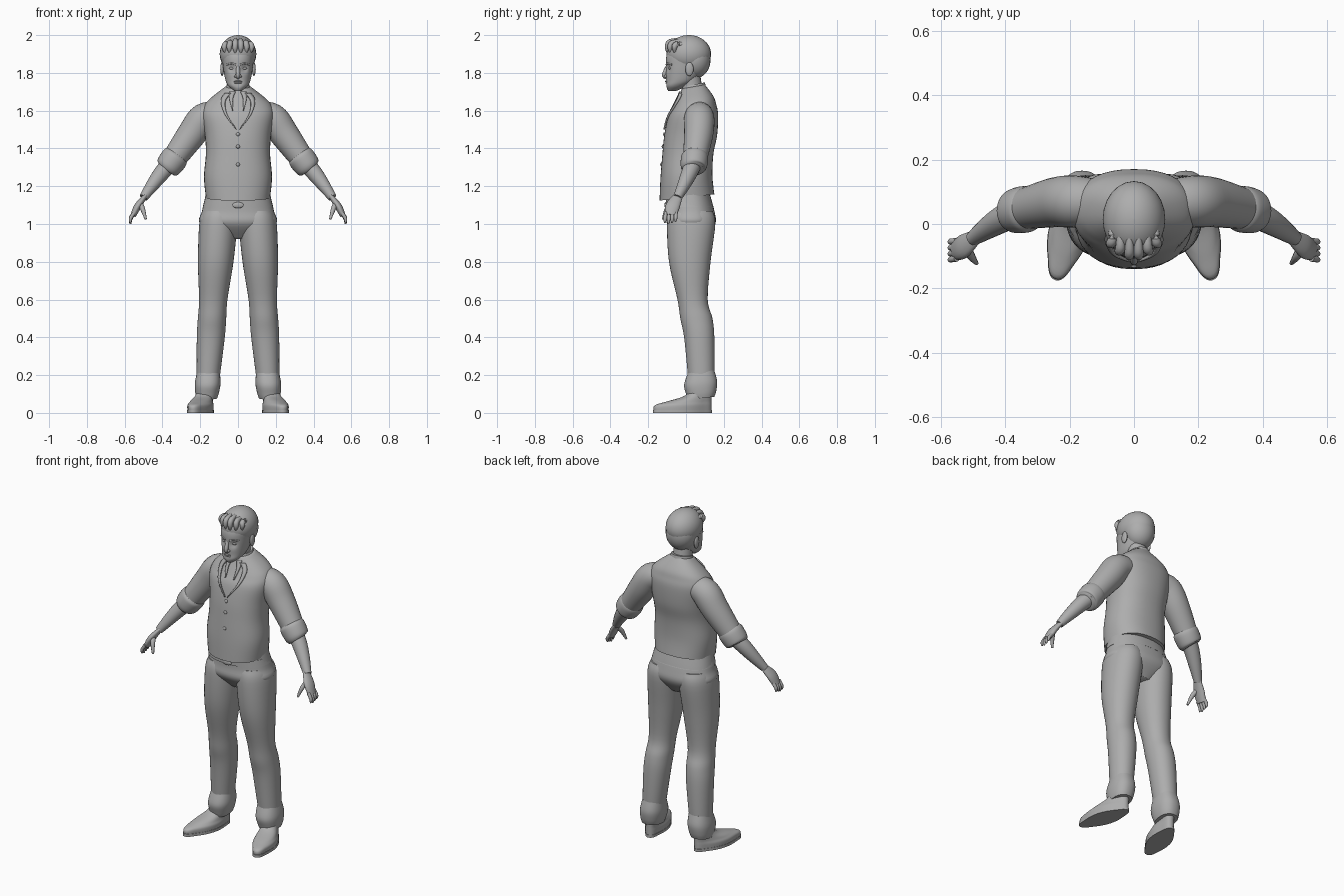
import bpy, math
from mathutils import Vector, Matrix
from mathutils.bvhtree import BVHTree

cube = bpy.data.objects.get("Cube")
if cube:
    bpy.data.objects.remove(cube)

grey = bpy.data.materials.new("plain grey")
grey.use_nodes = True
colour = (.42, .42, .42, 1)
grey.diffuse_color = colour
grey.node_tree.nodes["Principled BSDF"].inputs["Base Color"].default_value = colour
made = []


def add(name, verts, faces, mirror=False):
    """Make a mesh object, optionally repeated on the right side."""
    mesh = bpy.data.meshes.new(name)
    mesh.from_pydata(verts, [], faces)
    mesh.materials.append(grey)
    obj = bpy.data.objects.new(name, mesh)
    bpy.context.collection.objects.link(obj)
    if mirror:
        obj.modifiers.new("mirror", 'MIRROR').use_mirror_merge = False
    made.append(obj)
    return obj


def smooth_rows(rows, steps):
    """Catmull-Rom interpolation through a list of equal-length tuples."""
    result = []
    for i, (start, end) in enumerate(zip(rows, rows[1:])):
        before = rows[max(i - 1, 0)]
        after = rows[min(i + 2, len(rows) - 1)]
        for s in range(steps):
            t = s / steps
            row = []
            for p, q, r, u in zip(before, start, end, after):
                slope_in, slope_out = (r - p) / 2, (u - q) / 2
                square = 3 * (r - q) - 2 * slope_in - slope_out
                cubic = 2 * (q - r) + slope_in + slope_out
                row.append(q + t * (slope_in + t * (square + t * cubic)))
            result.append(row)
    return result + [list(rows[-1])]


def oval(count, power=2):
    """Points of a unit superellipse."""
    points = []
    for k in range(count):
        angle = math.tau * k / count
        points.append([math.copysign(abs(c) ** (2 / power), c)
                       for c in (math.cos(angle), math.sin(angle))])
    return points


def skin(name, rings, mirror):
    """Bridge a list of rings and cap both ends."""
    n = len(rings[0])
    verts = [v for ring in rings for v in ring]
    faces = [(i + k, i + (k + 1) % n, i + n + (k + 1) % n, i + n + k)
             for i in range(0, len(verts) - n, n) for k in range(n)]
    faces += [tuple(reversed(range(n))), tuple(range(len(verts) - n, len(verts)))]
    return add(name, verts, faces, mirror)


def stack(name, rows, mirror=False, count=40, power=2.3, steps=5,
          centre=lambda z: 0, tilt=lambda z: 0):
    """Loft of level slices, each (height, half width, front, back)."""
    rings = []
    for z, width, front, back in smooth_rows(rows, steps):
        middle, depth = (front + back) / 2, (back - front) / 2
        ring = []
        for c, s in oval(count, power):
            y = middle + depth * s
            ring.append((centre(z) + width * c, y, z + tilt(z) * y))
        rings.append(ring)
    return skin(name, rings, mirror)


def limb(name, rows, mirror=True, count=20, steps=5, flat=1.0):
    """Tube along a path of (x, y, z, radius), flattened across the y axis."""
    rows = smooth_rows(rows, steps)
    points = [Vector(row[:3]) for row in rows]
    rings = []
    for i, (point, row) in enumerate(zip(points, rows)):
        ahead = points[min(i + 1, len(points) - 1)]
        along = (ahead - points[max(i - 1, 0)]).normalized()
        side = Vector((0, 1, 0)).cross(along).normalized()
        up = along.cross(side)
        rings.append([point + row[3] * (side * flat * c + up * s) for c, s in oval(count)])
    return skin(name, rings, mirror)


def ball(name, place, size, mirror=False, count=24):
    """Ellipsoid."""
    place, size = Vector(place), Vector(size)
    rings = []
    for i in range(count + 1):
        angle = math.pi * i / count
        width = max(math.sin(angle), .001)
        rings.append([place + size * Vector((c * width, s * width, -math.cos(angle)))
                      for c, s in oval(count)])
    return skin(name, rings, mirror)


def front_of(obj):
    """Return a function giving the point on the front surface at (x, z)."""
    tree = BVHTree.FromPolygons([v.co for v in obj.data.vertices],
                                [p.vertices[:] for p in obj.data.polygons])

    def probe(x, z, lift=0.0):
        hit = tree.ray_cast(Vector((x, -2, z)), Vector((0, 1, 0)))[0]
        return hit - Vector((0, lift, 0))
    return probe


def press(obj, place, radius, amount):
    """Soft dent along y around a point, on both sides."""
    for v in obj.data.vertices:
        distance = (Vector((abs(v.co.x), v.co.y, v.co.z)) - Vector(place)).length
        v.co.y += amount * math.exp(-(distance / radius) ** 2)


# Waistcoat body, its hem and neckline lower at the front
waistcoat = stack("waistcoat", [
    (1.14, .17, -.14, .15), (1.25, .18, -.135, .14), (1.37, .17, -.125, .145),
    (1.47, .175, -.115, .165), (1.57, .19, -.095, .17), (1.62, .18, -.07, .16),
    (1.66, .145, -.05, .145), (1.72, .065, -.02, .1)],
    tilt=lambda z: 1.7 * (z - 1.4) ** 2)
chest = front_of(waistcoat)


def ribbon(name, edge, width, lift):
    """Tapering cloth strip laid on the chest from a path of (x, z)."""
    edge = smooth_rows(edge, 6)
    verts, faces = [], []
    for i, (x, z) in enumerate(edge):
        taper = width * (1.1 - i / (len(edge) - 1))
        verts += [chest(x - taper * part, z, lift) for part in (0, .5, 1)]
    for i in range(0, len(verts) - 3, 3):
        faces += [(j, j + 1, j + 4, j + 3) for j in (i, i + 1)]
    solid = add(name, verts, faces, True).modifiers.new("thickness", 'SOLIDIFY')
    solid.thickness, solid.offset = .009, 0


# Lapels, shirt collar and buttons
ribbon("lapels", [(.07, 1.69), (.09, 1.65), (.07, 1.58), (.01, 1.5)], .03, .006)
ribbon("shirt_collar_points", [(.045, 1.7), (.045, 1.66), (.03, 1.6)], .03, .004)
stack("collar", [(1.68, .075, -.03, .11), (1.73, .06, -.02, .1)],
      power=2, tilt=lambda z: .2)
for z in (1.475, 1.41, 1.315):
    ball("button", chest(0, z), (.01, .007, .01))


# Trousers: hips, legs leaning outward, turn-ups and belt
def leg_centre(z):
    return .17 - .065 * z


stack("hips", [(.92, .07, -.03, .1), (1, .2, -.1, .155),
               (1.07, .19, -.1, .15), (1.18, .165, -.1, .12)])
stack("trouser_legs", [
    (.1, .055, .02, .14), (.2, .062, .01, .15), (.4, .074, -.01, .15),
    (.5, .075, -.03, .14), (.6, .075, -.045, .115), (.8, .094, -.09, .13),
    (1, .1, -.1, .155), (1.07, .085, -.085, .14)], True, power=2.1, centre=leg_centre)
stack("trouser_turn_ups", [(.07, .055, .01, .15), (.1, .063, 0, .16),
                           (.15, .068, -.01, .165), (.21, .06, .01, .15)],
      True, centre=leg_centre, tilt=lambda z: .1)
stack("belt", [(1.09, .187, -.107, .146), (1.13, .175, -.107, .13)], steps=1)
ball("belt_buckle", (0, -.107, 1.1), (.03, .007, .016))

# Shoes and soles, widened at the ball and turned outward about the heel
shoes = stack("shoes", [(.01, .052, -.27, .045), (.04, .053, -.265, .045),
                        (.06, .047, -.2, .045), (.09, .042, -.1, .045),
                        (.14, .04, -.05, .04)], True)
soles = stack("shoe_soles", [(0, .054, -.275, .048), (.016, .054, -.275, .048)], True, steps=1)
turn = Matrix.Translation((.168, .09, 0)) @ Matrix.Rotation(math.radians(16), 4, 'Z')
for obj in (shoes, soles):
    for v in obj.data.vertices:
        v.co.x *= .9 + .3 * math.sin(math.pi * max(0, min(1, -4.5 * v.co.y)))
        v.co = turn @ v.co

# Sleeves, rolled cuffs, forearms and palms
limb("sleeves", [(.1, .07, 1.58, .065), (.18, .07, 1.56, .08),
                 (.245, .067, 1.475, .077), (.35, .045, 1.33, .062)], count=32)
limb("rolled_cuffs", [(.32, .047, 1.37, .06), (.335, .046, 1.35, .072),
                      (.37, .04, 1.303, .068), (.38, .04, 1.29, .052)], count=32)
limb("forearms", [(.345, .045, 1.335, .046), (.4, .02, 1.275, .043),
                  (.45, -.01, 1.21, .035), (.5, -.045, 1.14, .023)])
limb("palms", [(.49, -.04, 1.15, .024), (.53, -.07, 1.095, .038),
               (.555, -.08, 1.045, .03)], flat=.5)

# Curled fingers side by side, and thumbs
for i, finger in enumerate(("little", "ring", "middle", "index")):
    y = -.053 - .018 * i
    length = .06 - .006 * abs(i - 2)
    limb(finger + "_fingers", [
        (.55 + .02 * math.sin(2 * t), y * (1 + t / 20), 1.06 - length * t, .01 - .006 * t ** 4)
        for t in (0, .5, .8, 1)], count=10)
limb("thumbs", [(.52, -.07, 1.11, .014), (.505, -.1, 1.08, .013),
                (.488, -.122, 1.025, .006)], count=10)

# Neck and head
limb("neck", [(0, .04, 1.66, .06), (0, .03, 1.73, .054), (0, .015, 1.82, .056)], False)
head = stack("head", [
    (1.705, .02, -.095, -.05), (1.73, .05, -.107, 0), (1.765, .067, -.105, .055),
    (1.84, .08, -.107, .105), (1.9, .083, -.1, .12), (1.97, .06, -.06, .08)],
    count=72, power=2.2, steps=9)
press(head, (.033, -.095, 1.823), .02, .013)
press(head, (0, -.105, 1.738), .017, .006)
face = front_of(head)

# Facial features and ears
ball("eyes", face(.033, 1.824, -.003), (.014, .008, .007), True)
limb("eyebrows", [(*face(x, 1.85 - abs(x - .035) / 4, -.002), .005)
                  for x in (.012, .035, .06)], count=10)
limb("nose", [(0, -.097, 1.84, .008), (0, -.115, 1.79, .012), (0, -.105, 1.77, .006)], False)
ball("nostrils", (.012, -.107, 1.782), (.008, .009, .007), True)
for name, z in (("upper_lip", 1.755), ("lower_lip", 1.747)):
    ball(name, face(0, z), (.022, .008, .0045))
ball("ears", (.084, .018, 1.82), (.01, .022, .036), True)

# Hair: crown, back of the head and swept-back locks
ball("hair_crown", (0, .015, 1.9), (.097, .118, .1))
ball("hair_back", (0, .045, 1.87), (.088, .085, .1))
for x in (.014, .042, .066):
    curve = 9 * x * x
    limb("hair_locks", [
        (x, curve - .096, 1.905, .006), (x * 1.1, curve - .1, 1.935, .014),
        (x, curve - .085, 1.965 - curve / 3, .015), (x, curve - .02, 1.98 - curve, .008)], count=12)

# Smooth shading with crisp edges
for obj in bpy.context.selected_objects:
    obj.select_set(False)
for obj in made:
    obj.select_set(True)
bpy.context.view_layer.objects.active = made[0]
bpy.ops.object.shade_smooth_by_angle(angle=math.radians(50))
